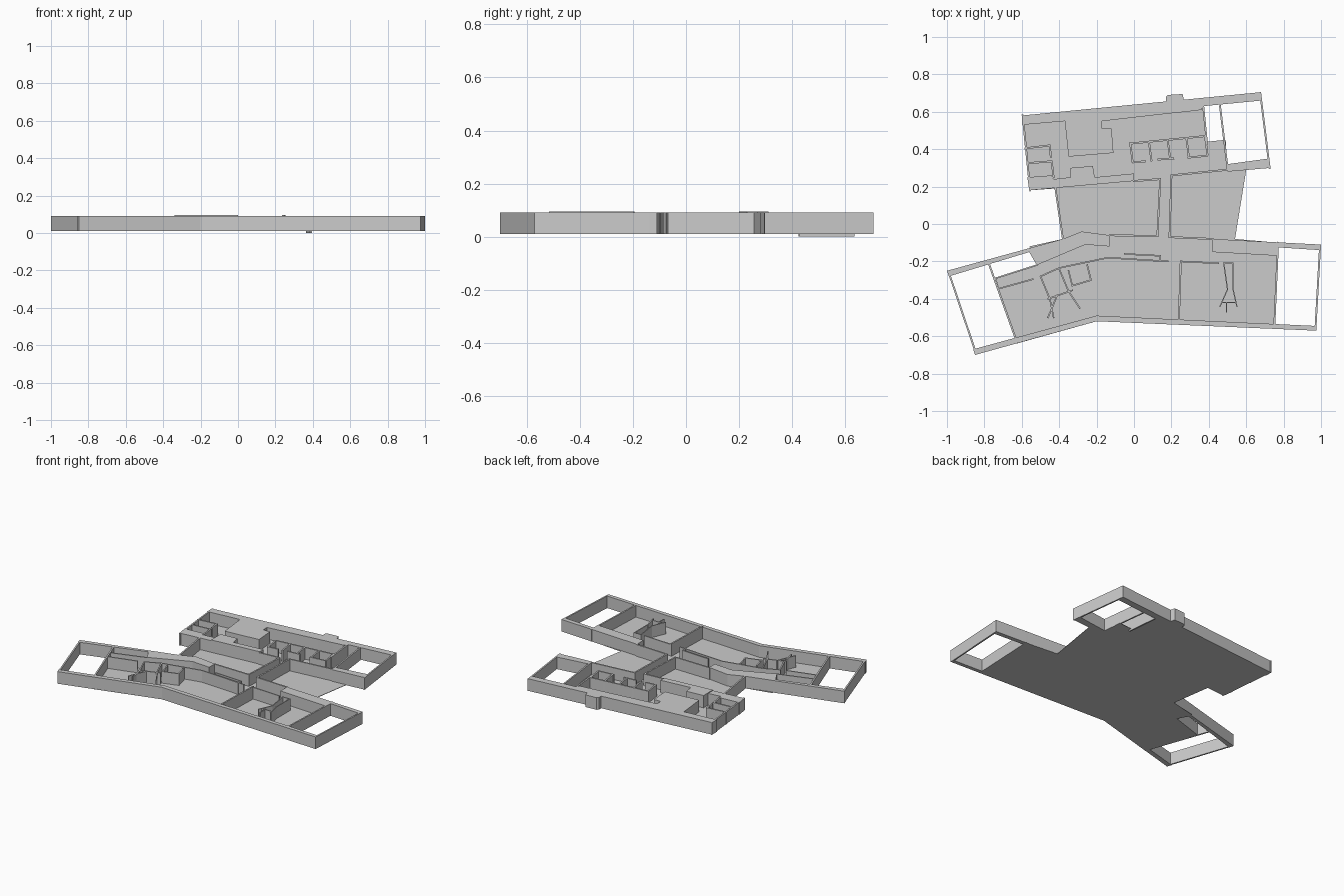
import bpy
import bmesh
from mathutils import Vector

cube = bpy.data.objects.get("Cube")
if cube:
    bpy.data.objects.remove(cube, do_unlink=True)

# One plain grey for the whole building
grey = bpy.data.materials.new("plain grey")
grey.use_nodes = True
colour = (.6, .6, .6, 1)
grey.diffuse_color = colour
grey.node_tree.nodes["Principled BSDF"].inputs["Base Color"].default_value = colour

BASE, TOP, RAISED = .01, .091, .096
THICK = .01


def add_prism(bm, outline, low, high):
    """Extrude a flat outline straight up from low to high."""
    face = bm.faces.new([bm.verts.new((x, y, low)) for x, y in outline])
    result = bmesh.ops.extrude_face_region(bm, geom=[face], use_keep_orig=True)
    moved = [v for v in result["geom"] if isinstance(v, bmesh.types.BMVert)]
    bmesh.ops.translate(bm, verts=moved, vec=(0, 0, high - low))


def finish(name, bm):
    bmesh.ops.recalc_face_normals(bm, faces=bm.faces)
    mesh = bpy.data.meshes.new(name)
    bm.to_mesh(mesh)
    bm.free()
    mesh.materials.append(grey)
    obj = bpy.data.objects.new(name, mesh)
    bpy.context.collection.objects.link(obj)
    return obj


def solid(name, outline, low=BASE, high=TOP):
    bm = bmesh.new()
    add_prism(bm, outline, low, high)
    return finish(name, bm)


def thin_walls(name, paths, low=BASE, high=TOP, thick=THICK):
    """Stand a thin wall along every straight run of each path."""
    bm = bmesh.new()
    for path in paths:
        for start, end in zip(path, path[1:]):
            a, b = Vector(start), Vector(end)
            along = (b - a).normalized() * thick / 2
            side = Vector((-along.y, along.x))
            a, b = a - along, b + along
            add_prism(bm, [a + side, a - side, b - side, b + side], low, high)
    return finish(name, bm)


# Floor slab under both buildings and the courtyards
solid("floor_slab", [
    (-.6, .58), (.36, .67), (.39, .44), (.49, .45), (.5, .3), (.6, .29),
    (.54, -.08), (.77, -.1), (.75, -.56), (-.2, -.52), (-.63, -.64),
    (-.74, -.29), (-.52, -.22), (-.56, -.12), (-.38, -.08), (-.42, .19),
    (-.56, .18)], BASE, BASE + .003)

# North building: thick walls and blocks
solid("north_wall", [
    (-.6, .58), (.68, .705), (.68, .66), (.37, .63), (.36, .61), (.28, .6),
    (.18, .59), (-.17, .55), (-.17, .51), (-.12, .51), (-.11, .38),
    (-.35, .36), (-.37, .55), (-.6, .53)])
solid("north_wall_bay", [(.17, .59), (.17, .68), (.18, .69), (.26, .695), (.28, .6)])
solid("north_building_south_wall_west", [
    (-.57, .25), (-.44, .26), (-.43, .24), (-.34, .25), (-.34, .2), (-.56, .18)])
solid("north_building_south_wall_raised", [
    (-.34, .3), (-.22, .31), (-.21, .25), (0, .27), (0, .23), (-.34, .2)],
    BASE, RAISED)
solid("north_terrace_south_wall", [(.5, .32), (.72, .35), (.73, .3), (.5, .28)])

# North building: thin outer walls
thin_walls("north_building_outer_walls", [
    [(-.595, .58), (-.555, .18)],
    [(.675, .7), (.725, .3)],
    [(.46, .63), (.5, .3)],
    [(.2, .26), (.5, .29)],
    [(0, .23), (.14, .24)]])
thin_walls("shaft_wall", [[(.37, .63), (.39, .43)]], low=0)

# North building: row of small rooms
room_row = [[(-.02, .43), (.38, .47)], [(0, .33), (.06, .335)],
            [(.13, .345), (.21, .35)], [(.29, .355), (.39, .365)]]
for i in range(5):
    x, y = -.02 + .1 * i, .43 + .01 * i
    room_row.append([(x, y), (x + .013, y - .1)])
thin_walls("small_room_walls", room_row)
thin_walls("corner_room_walls", [
    [(-.58, .405), (-.45, .42), (-.445, .36)],
    [(-.57, .325), (-.44, .335), (-.43, .25)]])

# Courtyard wall and linking passage
thin_walls("courtyard_wall", [[(-.42, .19), (-.38, -.08)]])
thin_walls("passage_walls", [
    [(.14, .24), (.125, -.065), (-.13, -.06)],
    [(.2, .26), (.19, -.07), (.42, -.08)]])

# South building: thick outer walls
solid("south_building_north_wall_west", [
    (-1, -.25), (-.38, -.08), (-.28, -.04), (-.13, -.06), (-.13, -.12),
    (-.26, -.11), (-.52, -.22), (-.56, -.15), (-.99, -.28)])
solid("south_building_north_wall_east", [
    (.42, -.08), (1, -.11), (1, -.14), (.77, -.125), (.77, -.17), (.42, -.15)])
solid("south_wall", [
    (-.85, -.7), (-.2, -.52), (.97, -.57), (.97, -.545), (-.2, -.49), (-.86, -.67)])

# South building: end walls and terrace walls
thin_walls("south_building_end_walls", [
    [(-.99, -.26), (-.845, -.69)],
    [(-.78, -.2), (-.63, -.62)],
    [(.995, -.115), (.97, -.565)],
    [(.77, -.1), (.75, -.55)]])

# South building: corridor and room partitions
thin_walls("corridor_walls", [
    [(-.74, -.29), (-.52, -.22)],
    [(-.72, -.345), (-.54, -.295)],
    [(-.5, -.28), (-.4, -.235), (-.14, -.18), (.18, -.2)],
    [(-.05, -.16), (.14, -.17), (.14, -.2)],
    [(.25, -.2), (.45, -.21)]], thick=.008)
thin_walls("west_room_walls", [
    [(-.5, -.28), (-.45, -.4), (-.43, -.5)],
    [(-.46, -.4), (-.33, -.355)],
    [(-.4, -.24), (-.35, -.36), (-.29, -.45)],
    [(-.35, -.25), (-.33, -.33), (-.23, -.3), (-.25, -.22)],
    [(-.41, -.38), (-.46, -.5)]], thick=.008)
thin_walls("hall_partition", [[(.25, -.2), (.24, -.51)]], high=RAISED)

# South building: narrow closet with splayed ends
thin_walls("closet_walls", [
    [(.46, -.44), (.5, -.35), (.48, -.21), (.53, -.21), (.53, -.35), (.55, -.44)],
    [(.47, -.42), (.54, -.42)],
    [(.495, -.42), (.495, -.47)]], thick=.006)
